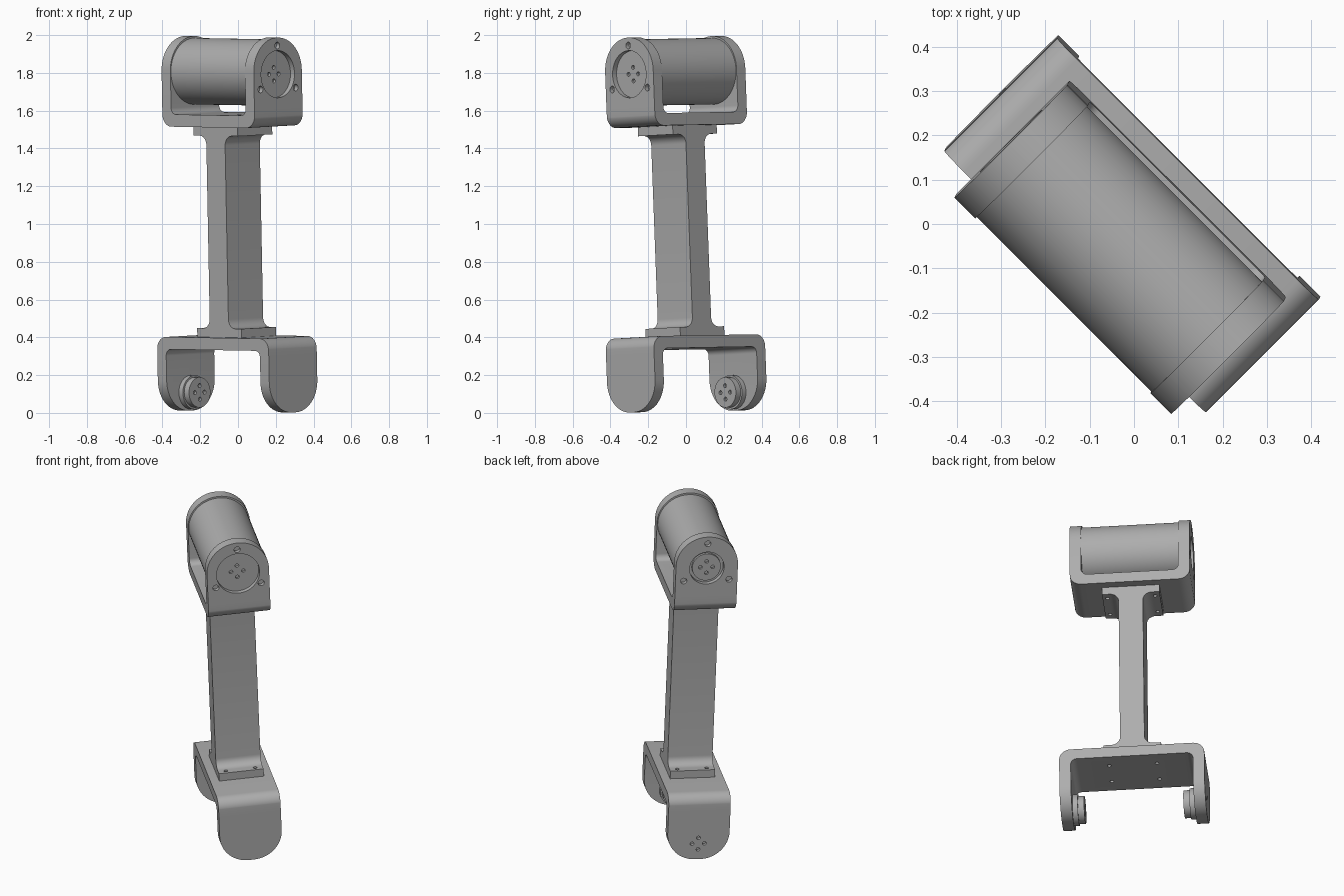
import bpy, bmesh, math
from mathutils import Matrix, Vector

if "Cube" in bpy.data.objects:
    bpy.data.objects.remove(bpy.data.objects["Cube"])

grey = bpy.data.materials.new("satin_grey")
grey.use_nodes = True
grey.diffuse_color = (0.42, 0.42, 0.42, 1)
grey.node_tree.nodes["Principled BSDF"].inputs["Base Color"].default_value = (0.42, 0.42, 0.42, 1)

# Leaning frame: local x runs along the barrel, local z along the column
up = Vector((-0.019, -0.037, 1)).normalized()
along = Vector((1, -1, 0))
along = (along - up * along.dot(up)).normalized()
depth = up.cross(along)
FRAME = Matrix.Translation((0.001, 0.01, 0)) @ Matrix((along, depth, up)).transposed().to_4x4()

parts = []
HALF = 0.18           # half depth of both brackets
THICK = 0.066         # bracket wall thickness
MOTOR_Z = 1.807       # barrel axis height
PIN_Z = 0.105         # pivot pin height


def make(name, bm):
    bmesh.ops.recalc_face_normals(bm, faces=bm.faces)
    mesh = bpy.data.meshes.new(name)
    bm.to_mesh(mesh)
    bm.free()
    mesh.materials.append(grey)
    obj = bpy.data.objects.new(name, mesh)
    bpy.context.collection.objects.link(obj)
    parts.append(obj)
    return obj


def extrude_profile(points, half):
    bm = bmesh.new()
    face = bm.faces.new([bm.verts.new((x, -half, z)) for x, z in points])
    new = bmesh.ops.extrude_face_region(bm, geom=[face])["geom"]
    bmesh.ops.translate(bm, vec=(0, 2 * half, 0),
                        verts=[g for g in new if isinstance(g, bmesh.types.BMVert)])
    return bm


def round_edges(bm, rule, radius, segments):
    """Bevel every edge whose midpoint and direction satisfy the rule."""
    chosen = []
    for e in bm.edges:
        a, b = e.verts[0].co, e.verts[1].co
        if rule((a + b) / 2, (b - a).normalized()):
            chosen.append(e)
    bmesh.ops.bevel(bm, geom=chosen, offset=radius, segments=segments,
                    profile=0.5, affect='EDGES')


def add_cylinder(bm, centre, radius, length, axis, sides=64):
    turn = Matrix.Rotation(math.pi / 2, 4, 'Y') if axis == 'X' else Matrix()
    bmesh.ops.create_cone(bm, cap_ends=True, segments=sides, radius1=radius, radius2=radius,
                          depth=length, matrix=Matrix.Translation(centre) @ turn)


def cylinder(name, centre, radius, length):
    bm = bmesh.new()
    add_cylinder(bm, centre, radius, length, 'X')
    return make(name, bm)


def drill(obj, centres, radius, length, axis='X', sides=20):
    bm = bmesh.new()
    for c in centres:
        add_cylinder(bm, c, radius, length, axis, sides)
    cutter = make("cutter", bm)
    parts.remove(cutter)
    cutter.hide_render = True
    mod = obj.modifiers.new("holes", 'BOOLEAN')
    mod.operation, mod.solver, mod.object = 'DIFFERENCE', 'EXACT', cutter
    graph = bpy.context.evaluated_depsgraph_get()
    mesh = bpy.data.meshes.new_from_object(obj.evaluated_get(graph))
    obj.modifiers.clear()
    obj.data = mesh
    bpy.data.objects.remove(cutter)


def ring(x, z, radius, count):
    """Hole centres spread around an axis along x, first one at the top."""
    return [(x, radius * math.sin(i * math.tau / count), z + radius * math.cos(i * math.tau / count))
            for i in range(count)]


def bracket(name, half_length, base, inner, tip, tip_radius):
    """U-shaped bracket: outer base height, inner base height and arm tip height."""
    o, i = half_length, half_length - THICK
    bm = extrude_profile([(-o, base), (o, base), (o, tip), (i, tip), (i, inner),
                          (-i, inner), (-i, tip), (-o, tip)], HALF)
    round_edges(bm, lambda m, d: abs(d.x) > 0.9 and abs(m.z - tip) < 0.001, tip_radius, 16)
    round_edges(bm, lambda m, d: abs(d.y) > 0.9 and abs(m.z - base) < 0.001, 0.065, 8)
    round_edges(bm, lambda m, d: abs(d.y) > 0.9 and abs(m.z - inner) < 0.001, 0.035, 8)
    return make(name, bm)


def mount_holes(z):
    return [(x, y, z) for x in (-0.137, 0.137) for y in (-0.085, 0.085)]


# Column with flanged, filleted ends
w, f = 0.07, 0.165
low, low_in, high_in, high = 0.405, 0.452, 1.473, 1.52
right = [(f, low), (f, low_in), (w, low_in), (w, high_in), (f, high_in), (f, high)]
bm = extrude_profile(right + [(-x, z) for x, z in reversed(right)], 0.13)
round_edges(bm, lambda m, d: abs(d.y) > 0.9 and abs(abs(m.x) - w) < 0.001, 0.05, 8)
column = make("column", bm)
for z in (low_in, high_in):
    drill(column, mount_holes(z), 0.011, 0.05, 'Z')

# Lower bracket, opening downward
lower = bracket("lower_bracket", 0.417, 0.405, 0.34, 0.008, 0.165)
drill(lower, mount_holes(0.34), 0.011, 0.06, 'Z')
drill(lower, ring(-0.417, PIN_Z, 0.036, 4), 0.011, 0.04)

# Stepped pivot pins on the inside of the lower arms
for side, label in ((1, "left"), (-1, "right")):
    face = 0.417 - THICK
    cylinder(label + "_pin_collar", (side * (face - 0.01), 0, PIN_Z), 0.09, 0.04)
    pin = cylinder(label + "_pin", (side * (face - 0.028), 0, PIN_Z), 0.08, 0.076)
    drill(pin, ring(side * (face - 0.066), PIN_Z, 0.036, 4), 0.011, 0.03)

# Upper bracket, opening upward, with end recesses and screw holes
upper = bracket("upper_bracket", 0.345, 1.52, 1.585, 1.993, 0.178)
drill(upper, mount_holes(1.585), 0.011, 0.06, 'Z')
for side, radius in ((1, 0.125), (-1, 0.1)):
    drill(upper, [(side * 0.345, 0, MOTOR_Z - 0.008)], radius, 0.06, sides=64)
    drill(upper, ring(side * 0.345, MOTOR_Z - 0.008, 0.152, 3), 0.018, 0.05)
drill(upper, ring(0.315, MOTOR_Z - 0.008, 0.036, 4), 0.011, 0.03)

# Motor barrel between the upper arms, and its output disc
cylinder("motor_barrel", (0, 0, MOTOR_Z), 0.176, 0.57)
disc = cylinder("output_disc", (-0.317, 0, MOTOR_Z - 0.008), 0.083, 0.03)
drill(disc, ring(-0.332, MOTOR_Z - 0.008, 0.036, 4), 0.011, 0.03)

# Smooth shading with crisp edges, then place every part in the leaning frame
for obj in parts:
    obj.data.polygons.foreach_set("use_smooth", [True] * len(obj.data.polygons))
    obj.data.set_sharp_from_angle(angle=math.radians(30))
    obj.matrix_world = FRAME
